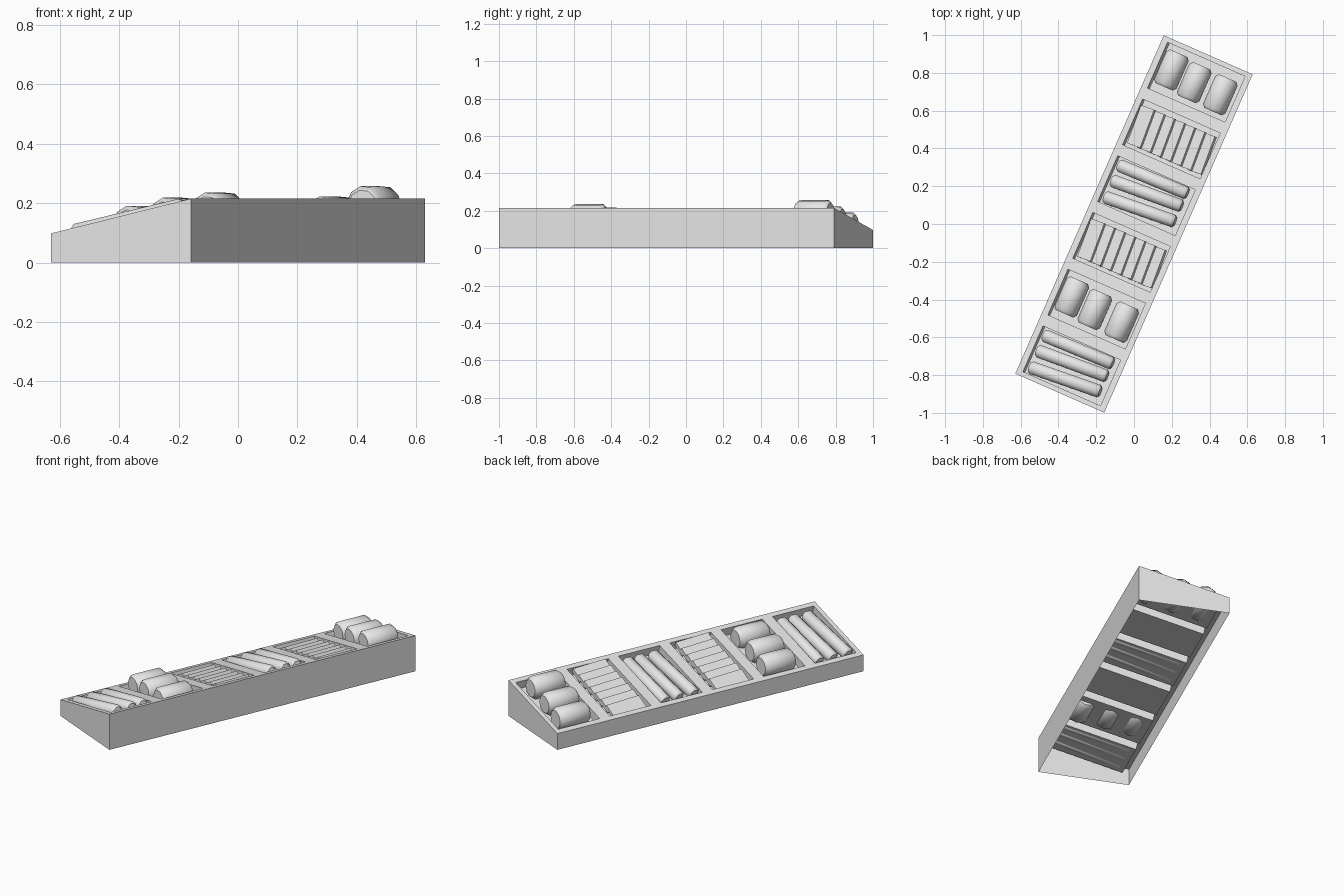
import bpy, bmesh, math
from mathutils import Matrix, Vector

if "Cube" in bpy.data.objects:
    bpy.data.objects.remove(bpy.data.objects["Cube"], do_unlink=True)

grey = bpy.data.materials.new("plain_grey")
grey.use_nodes = True
grey.diffuse_color = (0.8, 0.8, 0.8, 1)
grey.node_tree.nodes["Principled BSDF"].inputs["Base Color"].default_value = (0.8, 0.8, 0.8, 1)

HALF_W, HALF_L = 0.257, 0.978      # stand footprint
LOW, HIGH = 0.098, 0.215           # heights of the two long sides
WELL_W, WELL_L, DEPTH, PITCH = 0.23, 0.132, 0.05, 0.328
SLOPE = math.atan2(HIGH - LOW, 2 * HALF_W)
TURN = Matrix.Rotation(math.radians(-23.7), 4, 'Z')
# Tilted frame lying on the sloping top
TOP = TURN @ Matrix.Translation((0, 0, (LOW + HIGH) / 2)) @ Matrix.Rotation(-SLOPE, 4, 'Y')
WELLS = [PITCH * (2.5 - i) for i in range(6)]


def finish(name, bm, matrix, smooth=False):
    mesh = bpy.data.meshes.new(name)
    bm.transform(matrix)
    bm.to_mesh(mesh)
    bm.free()
    mesh.materials.append(grey)
    ob = bpy.data.objects.new(name, mesh)
    bpy.context.collection.objects.link(ob)
    if smooth:
        bpy.ops.object.select_all(action='DESELECT')
        ob.select_set(True)
        bpy.context.view_layer.objects.active = ob
        bpy.ops.object.shade_smooth_by_angle(angle=math.radians(48))
    return ob


# Stand: sloping grid top with sunken wells and skirt walls, open underneath
def build_stand():
    bm = bmesh.new()
    k = 1 / math.cos(SLOPE)
    xs = [-HALF_W * k, -WELL_W, WELL_W, HALF_W * k]
    ys = [-HALF_L]
    for c in reversed(WELLS):
        ys += [c - WELL_L, c + WELL_L]
    ys.append(HALF_L)
    grid = [[bm.verts.new((x, y, 0)) for x in xs] for y in ys]
    wells = []
    for j in range(len(ys) - 1):
        for i in range(3):
            f = bm.faces.new((grid[j][i], grid[j][i + 1], grid[j + 1][i + 1], grid[j + 1][i]))
            if i == 1 and j % 2 == 1:
                wells.append(f)
    border = [e for e in bm.edges if e.is_boundary]
    # skirt
    skirt = bmesh.ops.extrude_edge_only(bm, edges=border)["geom"]
    skirt_verts = [g for g in skirt if isinstance(g, bmesh.types.BMVert)]
    # wells
    for f in wells:
        ring = list(f.verts)
        low = [bm.verts.new(v.co - Vector((0, 0, DEPTH))) for v in ring]
        bm.faces.remove(f)
        bm.faces.new(low)
        for a in range(4):
            b = (a + 1) % 4
            bm.faces.new((ring[a], ring[b], low[b], low[a]))
    bm.transform(TOP)
    for v in skirt_verts:
        v.co.z = 0
    bmesh.ops.recalc_face_normals(bm, faces=bm.faces)
    if sum(f.normal.z * f.calc_area() for f in bm.faces) < 0:
        bmesh.ops.reverse_faces(bm, faces=bm.faces)
    finish("display_stand", bm, Matrix())


# Loaf: rounded bar along y built from rings given as (position, scale)
def loaf(name, radius, rings, sides, matrix):
    bm = bmesh.new()
    loops = []
    for y, s in rings:
        loops.append([bm.verts.new((radius * s * math.cos(a), y, radius * s * math.sin(a)))
                      for a in (math.tau * (n + 0.5) / sides for n in range(sides))])
    for p, q in zip(loops, loops[1:]):
        for n in range(sides):
            m = (n + 1) % sides
            bm.faces.new((p[n], p[m], q[m], q[n]))
    bm.faces.new(loops[0])
    bm.faces.new(loops[-1])
    bmesh.ops.recalc_face_normals(bm, faces=bm.faces)
    finish(name, bm, TOP @ matrix, True)


def place(x, y, z, yaw=0.0):
    return Matrix.Translation((x, y, z)) @ Matrix.Rotation(yaw, 4, 'Z')


def buns(well, lifts):
    rings = [(-0.097, 0.78), (-0.08, 1), (0.08, 1), (0.097, 0.78)]
    for x, dy, lift in zip((-0.149, -0.008, 0.148), (0.006, -0.006, -0.01), lifts):
        loaf("bun", 0.065, rings, 10, place(x, WELLS[well] + dy, lift))


def baguettes(well):
    rings = [(-0.203, 0.7), (-0.19, 1), (0.19, 1), (0.203, 0.7)]
    for dy, yaw in ((0.093, 0.02), (0.012, 0.06), (-0.08, 0.075)):
        loaf("baguette", 0.037, rings, 8,
             place(-0.008, WELLS[well] + dy, -0.017, yaw - math.pi / 2))


# Overlapping slices leaning on one another
def slices(well):
    for n in range(7):
        bm = bmesh.new()
        bmesh.ops.create_cube(bm, size=1, matrix=Matrix.Diagonal((0.085, 0.215, 0.022, 1)))
        lean = Matrix.Rotation(math.radians(-17), 4, 'Y')
        finish("bread_slice", bm,
               TOP @ place(-0.178 + 0.06 * n, WELLS[well] - 0.005, -0.014, 0.06) @ lean)


build_stand()
buns(0, (0.004, 0.004, 0.004))
slices(1)
baguettes(2)
slices(3)
buns(4, (0.004, 0, -0.018))
baguettes(5)
